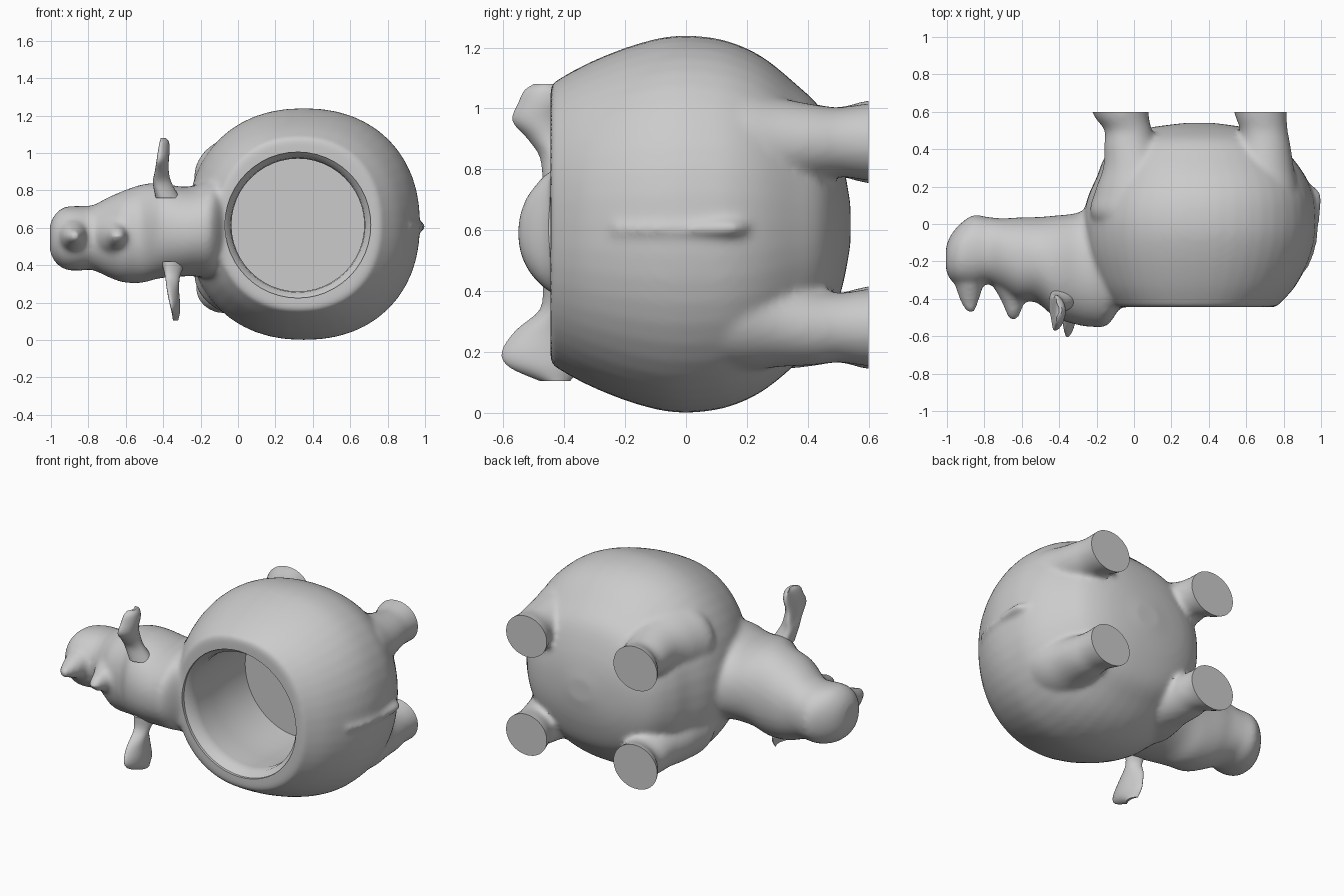
import bpy, bmesh, math

if "Cube" in bpy.data.objects:
    bpy.data.objects.remove(bpy.data.objects["Cube"])

N = 48
ZC = 0.62


def smooth_rows(rows, sub):
    """Catmull-Rom interpolation through rows of ring parameters."""
    out = []
    for i in range(len(rows) - 1):
        p0, p1 = rows[max(i - 1, 0)], rows[i]
        p2, p3 = rows[i + 1], rows[min(i + 2, len(rows) - 1)]
        for s in range(sub):
            t = s / sub
            out.append(tuple(
                0.5 * (2 * b + (c - a) * t + (2 * a - 5 * b + 4 * c - d) * t * t
                       + (3 * b - a - 3 * c + d) * t ** 3)
                for a, b, c, d in zip(p0, p1, p2, p3)))
    out.append(rows[-1])
    return out


def loft(name, axis, rows, sub=4, power=2.0, cup=0.0):
    """Rows are (position, u_min, u_max, v_min, v_max) along an axis."""
    order = {'x': lambda t, u, v: (t, u, v),
             'y': lambda t, u, v: (u, t, v),
             'z': lambda t, u, v: (u, v, t)}[axis]
    bm = bmesh.new()
    loops = []
    for t, u0, u1, v0, v1 in (smooth_rows(rows, sub) if sub > 1 else rows):
        loop = []
        for k in range(N):
            a = 2 * math.pi * k / N
            c, s = math.cos(a), math.sin(a)
            c = math.copysign(abs(c) ** (2 / power), c)
            s = math.copysign(abs(s) ** (2 / power), s)
            loop.append(bm.verts.new(order(
                t, (u0 + u1) / 2 + c * (u1 - u0) / 2 + cup * (s * s - .5),
                (v0 + v1) / 2 + s * (v1 - v0) / 2)))
        loops.append(loop)
    for a, b in zip(loops, loops[1:]):
        for k in range(N):
            j = (k + 1) % N
            bm.faces.new((a[k], a[j], b[j], b[k]))
    bm.faces.new(loops[0])
    bm.faces.new(loops[-1])
    bmesh.ops.recalc_face_normals(bm, faces=bm.faces)
    me = bpy.data.meshes.new(name)
    bm.to_mesh(me)
    bm.free()
    ob = bpy.data.objects.new(name, me)
    bpy.context.collection.objects.link(ob)
    return ob


def select(obs):
    bpy.ops.object.select_all(action='DESELECT')
    for o in obs:
        o.select_set(True)
    bpy.context.view_layer.objects.active = obs[0]


# Round body
body = [(-0.445, -.11, .76, .46), (-0.35, -.18, .85, .515), (-0.25, -.225, .91, .56),
        (-0.15, -.255, .95, .595), (-0.05, -.268, .97, .617), (0.05, -.268, .972, .617),
        (0.15, -.245, .96, .597), (0.25, -.20, .92, .55), (0.35, -.16, .85, .47),
        (0.45, -.08, .76, .37), (0.51, .06, .62, .22), (0.54, .27, .43, .07)]
parts = [loft("body", 'y', [(y, a, b, ZC - h, ZC + h) for y, a, b, h in body], 5, 2.2)]

# Neck and head
parts.append(loft("head", 'x', [
    (-1.005, -.25, -.12, .47, .62), (-.98, -.30, -.06, .42, .67),
    (-.93, -.33, .0, .38, .71), (-.86, -.34, .047, .37, .717),
    (-.78, -.32, .037, .375, .72), (-.70, -.36, .03, .34, .76),
    (-.62, -.41, .035, .31, .795), (-.52, -.42, .037, .305, .83),
    (-.42, -.50, .045, .33, .84), (-.30, -.54, .06, .34, .82),
    (-.22, -.55, .10, .34, .83), (-.14, -.54, .13, .33, .87),
    (-.06, -.42, .14, .31, .90)], 4, 2.15))

# Horns
parts.append(loft("nose_horn", 'y', [
    (-.22, -.98, -.77, .44, .67), (-.31, -.96, -.80, .465, .645),
    (-.38, -.94, -.82, .495, .615), (-.44, -.915, -.84, .52, .59),
    (-.475, -.89, -.85, .535, .575)]))
parts.append(loft("brow_horn", 'y', [
    (-.34, -.75, -.55, .45, .66), (-.41, -.71, -.585, .485, .625),
    (-.46, -.69, -.60, .507, .603), (-.49, -.68, -.61, .525, .585),
    (-.51, -.665, -.63, .54, .57)]))

# Four legs (y, x, radius, z offset) with wide haunches, mirrored about the mid plane
legs = {"front": [(-.1, .08, .17, .24), (.04, .01, .24, .25), (.17, .025, .235, .265),
                  (.30, .01, .175, .295), (.42, -.02, .14, .305), (.50, -.03, .127, .305),
                  (.57, -.065, .145, .305), (.64, -.08, .16, .305)],
        "rear": [(-.1, .64, .17, .24), (.04, .66, .21, .27), (.17, .67, .21, .28),
                 (.30, .69, .165, .295), (.42, .70, .137, .305), (.50, .695, .127, .305),
                 (.57, .68, .137, .305), (.64, .67, .147, .305)]}
for kind, rows in legs.items():
    for side, sg in (("upper", 1), ("lower", -1)):
        ring = []
        for y, x, r, off in rows:
            z = ZC - .035 * max(0, min(1, y / .4)) + sg * off
            ring.append((y, x - r, x + r, z - r * .9, z + r * .9))
        parts.append(loft(f"{kind}_leg_{side}", 'y', ring))

# Tail ridge
parts.append(loft("tail", 'y', [
    (-.24, .88, .93, .585, .625), (-.12, .88, .975, .58, .63),
    (.05, .88, .995, .575, .635), (.14, .86, 1.005, .575, .64),
    (.19, .85, .98, .58, .635), (.22, .84, .92, .59, .625)]))

# Blend the parts into one skin
select(parts)
bpy.ops.object.join()
skin = bpy.context.object
mod = skin.modifiers.new("blend", 'REMESH')
mod.mode = 'VOXEL'
mod.voxel_size = 0.015
mod = skin.modifiers.new("soften", 'SMOOTH')
mod.factor, mod.iterations = 0.5, 10


def hole(y, r):
    return (y, .32 - r, .32 + r, .615 - r, .615 + r)


# Cut the planter cavity and the flat soles
cavity = loft("cavity_cutter", 'y', [
    hole(-.8, .39), hole(-.43, .39), hole(-.40, .36), hole(-.35, .355),
    hole(-.2, .365), hole(-.05, .365), hole(.12, .355)], 1)
soles = loft("sole_cutter", 'y', [(.60, -2, 2, -1.5, 2.5), (.9, -2, 2, -1.5, 2.5)], 1)
for cutter in (cavity, soles):
    mod = skin.modifiers.new("cut", 'BOOLEAN')
    mod.operation = 'DIFFERENCE'
    mod.object = cutter
    mod.solver = 'EXACT'
select([skin])
for name in [m.name for m in skin.modifiers]:
    bpy.ops.object.modifier_apply(modifier=name)
for cutter in (cavity, soles):
    bpy.data.objects.remove(cutter)

# Cupped ears
ears = [loft("upper_ear", 'z', [
    (.76, -.45, -.32, -.47, -.33), (.84, -.465, -.365, -.48, -.37),
    (.90, -.455, -.38, -.52, -.38), (.96, -.445, -.38, -.57, -.39),
    (1.02, -.435, -.375, -.55, -.38), (1.06, -.425, -.38, -.53, -.39),
    (1.08, -.41, -.395, -.50, -.42)], 4, 2, -.02),
    loft("lower_ear", 'z', [
        (.42, -.42, -.29, -.47, -.33), (.34, -.40, -.32, -.48, -.38),
        (.27, -.39, -.325, -.56, -.36), (.20, -.375, -.32, -.605, -.35),
        (.15, -.36, -.32, -.58, -.35), (.105, -.345, -.33, -.48, -.38)], 4, 2, -.02)]

select([skin] + ears)
bpy.ops.object.shade_smooth_by_angle(angle=math.radians(40))
